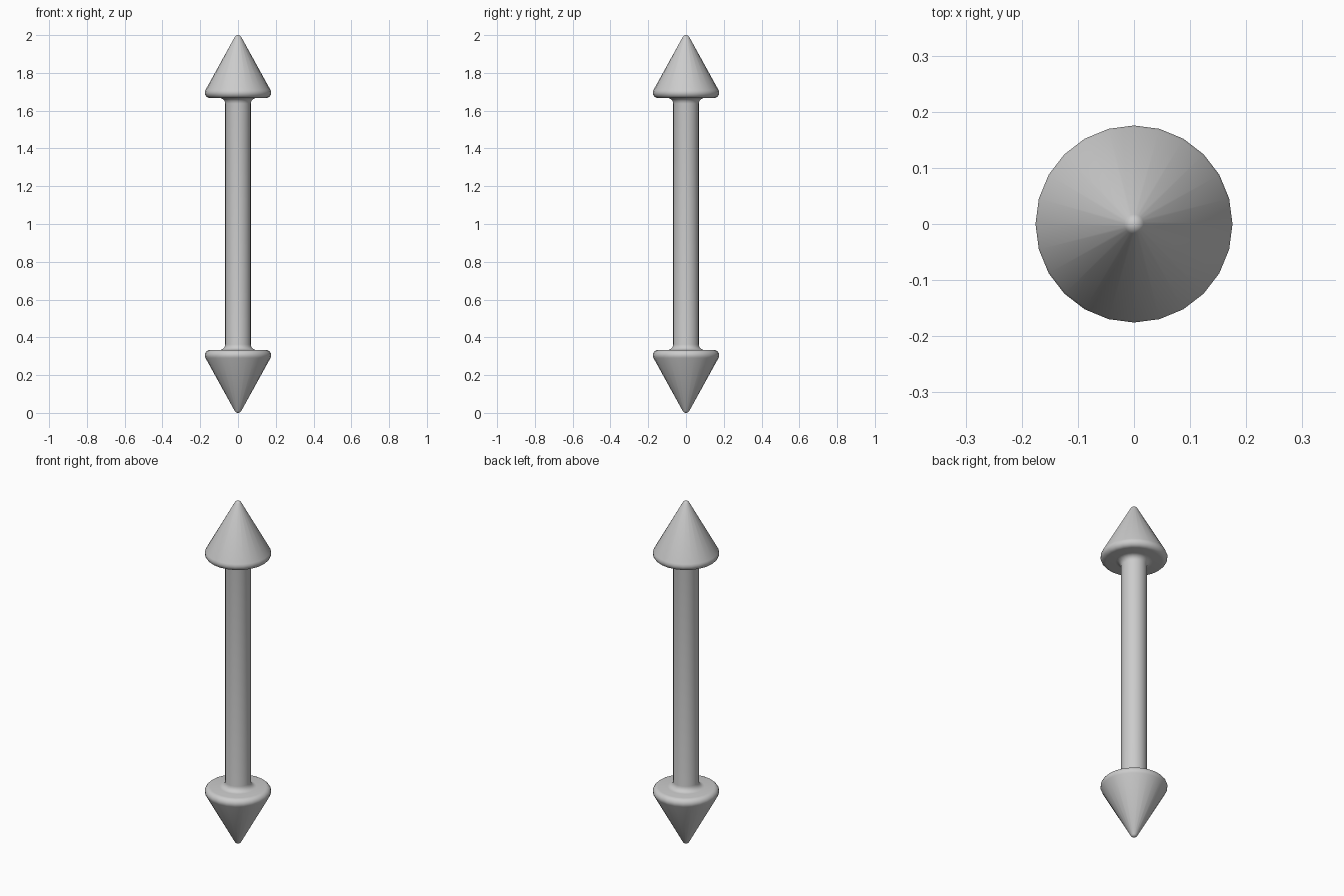
import bpy, bmesh
from math import cos, sin, pi, radians

if "Cube" in bpy.data.objects:
    bpy.data.objects.remove(bpy.data.objects["Cube"])

SIDES = 24
MID = 1.0


def arc(cr, cz, rad, a0, a1, n):
    """Points of an arc in the (radius, height) plane, angles in degrees."""
    return [(cr + rad * cos(radians(a0 + (a1 - a0) * i / n)),
             cz + rad * sin(radians(a0 + (a1 - a0) * i / n))) for i in range(n + 1)]


# Lower half profile: rounded tip, cone, rounded rim, fillet into the shaft
half = arc(0, 0.02, 0.02, -90, -30, 4)
half[0] = (0, 0)
half += arc(0.148, 0.305, 0.028, -30, 90, 6)
half += arc(0.098, 0.363, 0.03, -90, -180, 5)

# Mirror the profile about mid height
profile = half + [(r, 2 * MID - z) for r, z in reversed(half)]

# Revolve into one closed surface
bm = bmesh.new()
rings = []
for r, z in profile:
    if r == 0:
        rings.append([bm.verts.new((0, 0, z))] * SIDES)
    else:
        rings.append([bm.verts.new((r * cos(2 * pi * i / SIDES),
                                    r * sin(2 * pi * i / SIDES), z)) for i in range(SIDES)])
for lo, hi in zip(rings, rings[1:]):
    for i in range(SIDES):
        j = (i + 1) % SIDES
        corners = list(dict.fromkeys([lo[i], lo[j], hi[j], hi[i]]))
        bm.faces.new(corners).smooth = True
bmesh.ops.recalc_face_normals(bm, faces=bm.faces)

mesh = bpy.data.meshes.new("double_arrow")
bm.to_mesh(mesh)
bm.free()
bpy.context.collection.objects.link(bpy.data.objects.new("double_arrow", mesh))
